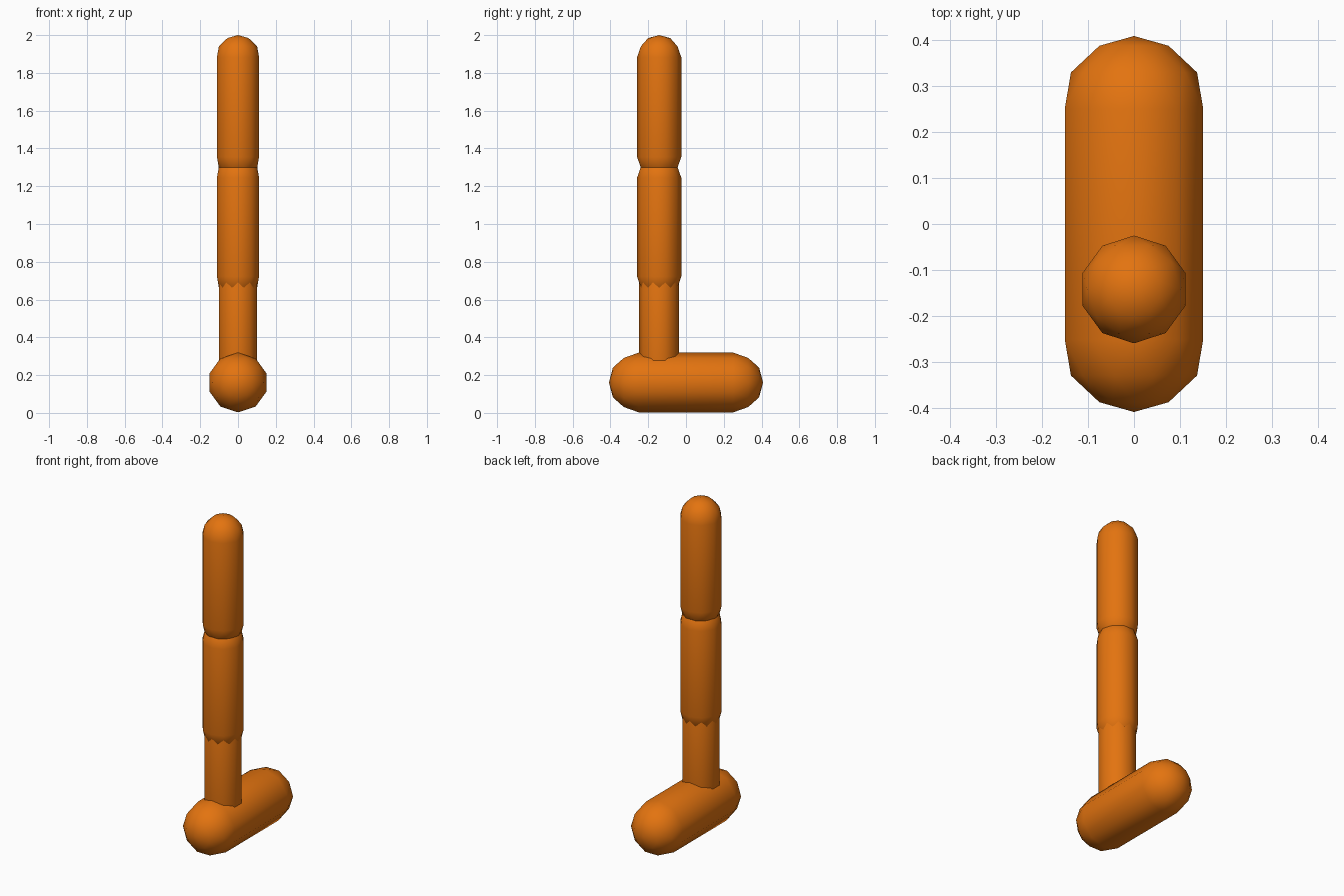
import bpy, bmesh, math
from mathutils import Matrix

if "Cube" in bpy.data.objects:
    bpy.data.objects.remove(bpy.data.objects["Cube"])

SIDES = 10
orange = bpy.data.materials.new("orange")
orange.diffuse_color = (0.77, 0.173, 0.005, 1)
orange.use_nodes = True
orange.node_tree.nodes["Principled BSDF"].inputs["Base Color"].default_value = orange.diffuse_color


def capsule(name, radius, start, end, matrix):
    """Ten-sided capsule along local z; start and end are the cap centres.
    Cap rings are staggered by half a side, so the domes are triangulated."""
    bm = bmesh.new()

    def ring(z, r, shift):
        return [bm.verts.new((r * math.sin(a), r * math.cos(a), z))
                for a in (2 * math.pi * (i + shift) / SIDES for i in range(SIDES))]

    def dome(centre, direction):
        rings = []
        for k in range(3):
            lat = math.radians(30 * k)
            rings.append(ring(centre + direction * radius * math.sin(lat),
                              radius * math.cos(lat), 0.5 * (k % 2)))
        for k in range(2):
            low, high = rings[k], rings[k + 1]
            for i in range(SIDES):
                j = (i + 1) % SIDES
                if k == 0:      # next ring is shifted forward
                    bm.faces.new((low[i], low[j], high[i]))
                    bm.faces.new((low[j], high[j], high[i]))
                else:           # next ring is shifted back
                    bm.faces.new((low[i], low[j], high[j]))
                    bm.faces.new((low[i], high[j], high[i]))
        pole = bm.verts.new((0, 0, centre + direction * radius))
        for i in range(SIDES):
            bm.faces.new((rings[2][i], rings[2][(i + 1) % SIDES], pole))
        return rings[0]

    bottom, top = dome(start, -1), dome(end, 1)
    for i in range(SIDES):
        j = (i + 1) % SIDES
        bm.faces.new((bottom[i], bottom[j], top[j], top[i]))
    bmesh.ops.recalc_face_normals(bm, faces=bm.faces)
    bm.transform(matrix)
    mesh = bpy.data.meshes.new(name)
    bm.to_mesh(mesh)
    bm.free()
    mesh.materials.append(orange)
    mesh.shade_smooth()
    obj = bpy.data.objects.new(name, mesh)
    bpy.context.collection.objects.link(obj)
    return obj


# Leg segments stacked upright
upright = Matrix.Translation((0, -0.142, 0))
capsule("upper_leg", 0.117, 1.355, 1.883, upright)
capsule("middle_leg", 0.117, 0.722, 1.245, upright)
capsule("ankle", 0.106, 0.18, 0.70, upright)

# Foot lying along y
lying = Matrix.Translation((0, 0, 0.161)) @ Matrix.Rotation(math.radians(-90), 4, 'X')
capsule("foot", 0.158, -0.25, 0.25, lying)
